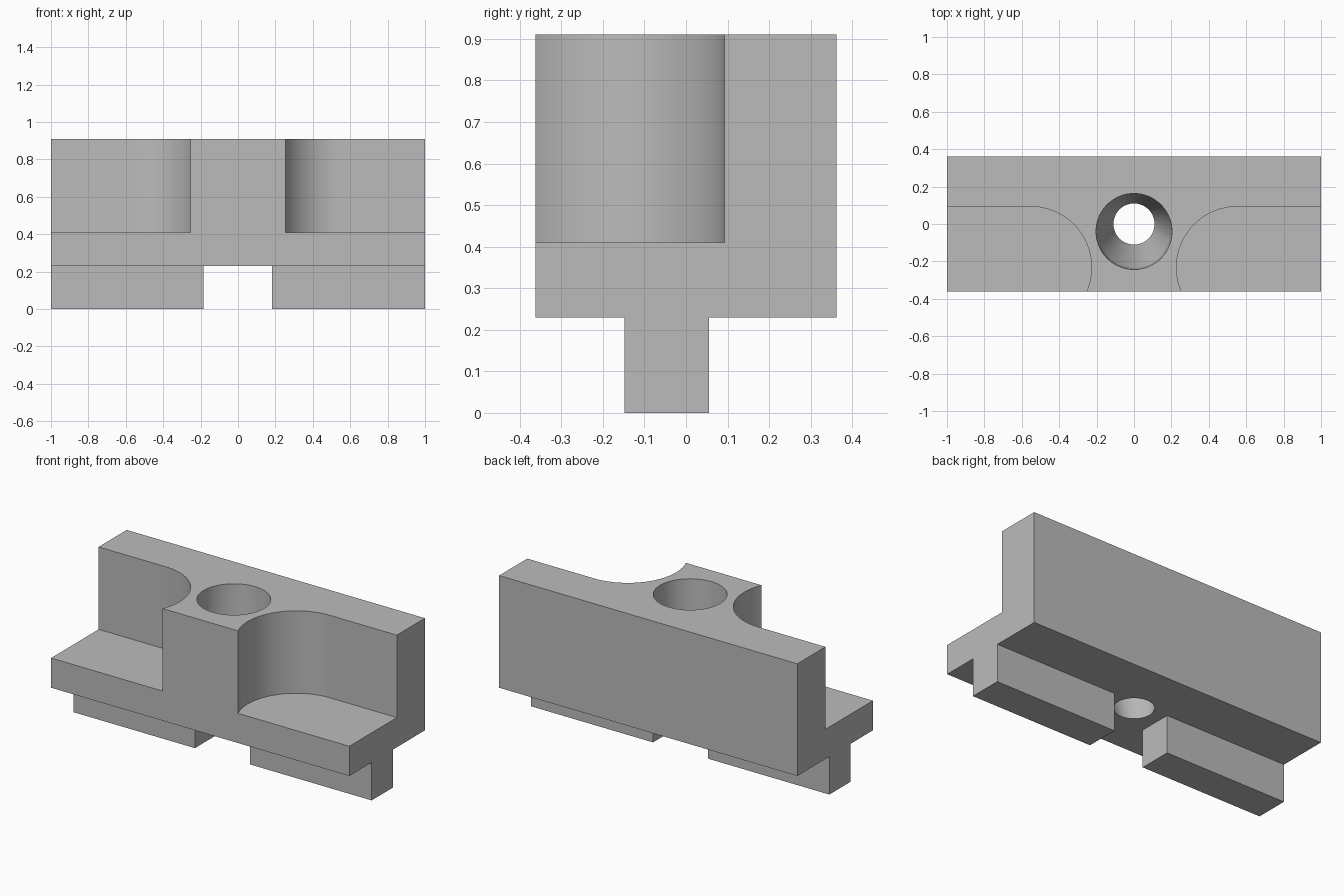
import bpy, bmesh, math

cube = bpy.data.objects.get("Cube")
if cube:
    bpy.data.objects.remove(cube, do_unlink=True)

grey = bpy.data.materials.new("plain grey")
grey.use_nodes = True
colour = (0.5, 0.5, 0.5, 1)
grey.diffuse_color = colour
grey.node_tree.nodes["Principled BSDF"].inputs["Base Color"].default_value = colour


def loft(name, rings):
    """Closed solid through matching rings of 3D points."""
    bm = bmesh.new()
    loops = [[bm.verts.new(p) for p in ring] for ring in rings]
    n = len(loops[0])
    for low, high in zip(loops, loops[1:]):
        for i in range(n):
            j = (i + 1) % n
            bm.faces.new((low[i], low[j], high[j], high[i]))
    bm.faces.new(loops[0])
    bm.faces.new(loops[-1])
    bmesh.ops.recalc_face_normals(bm, faces=bm.faces)
    mesh = bpy.data.meshes.new(name)
    bm.to_mesh(mesh)
    bm.free()
    mesh.materials.append(grey)
    obj = bpy.data.objects.new(name, mesh)
    bpy.context.collection.objects.link(obj)
    return obj


def prism(name, outline, z0, z1):
    return loft(name, [[(x, y, z) for x, y in outline] for z in (z0, z1)])


def box(name, x0, x1, y0, y1, z0, z1):
    return prism(name, [(x0, y0), (x1, y0), (x1, y1), (x0, y1)], z0, z1)


def circle(radius, y, z, n=64):
    return [(radius * math.cos(math.tau * i / n),
             y + radius * math.sin(math.tau * i / n), z) for i in range(n)]


def cut(target, cutter):
    mod = target.modifiers.new(cutter.name, 'BOOLEAN')
    mod.operation = 'DIFFERENCE'
    mod.solver = 'EXACT'
    mod.object = cutter
    bpy.context.view_layer.objects.active = target
    bpy.ops.object.modifier_apply(modifier=mod.name)
    bpy.data.objects.remove(cutter, do_unlink=True)


# Main block
body = box("clamp_body", -1, 1, -0.362, 0.362, 0.23, 0.91)

# Round-cornered front pockets on both sides
arc = [math.radians(90 + 125 * i / 40) for i in range(41)]
for side in (-1, 1):
    pocket = [(0.552 + 0.325 * math.cos(a), -0.232 + 0.325 * math.sin(a)) for a in arc]
    pocket += [(1.1, pocket[-1][1]), (1.1, pocket[0][1])]
    cut(body, prism("pocket_cutter", [(side * x, y) for x, y in pocket], 0.41, 1.0))

# Screw hole: straight bore above, tapering to an offset smaller opening below
cut(body, loft("hole_cutter", [circle(0.11, 0, 0.2), circle(0.11, 0, 0.23),
                               circle(0.195, -0.04, 0.6), circle(0.203, -0.04, 0.91),
                               circle(0.203, -0.04, 1.0)]))

# Guide rails underneath
rails = [box("right_rail", -1, -0.185, -0.148, 0.055, 0, 0.23),
         box("left_rail", 0.183, 1, -0.148, 0.055, 0, 0.23)]

# Smooth curved walls, keep corners sharp
bpy.ops.object.select_all(action='DESELECT')
body.select_set(True)
bpy.context.view_layer.objects.active = body
bpy.ops.object.shade_smooth_by_angle(angle=math.radians(12))
